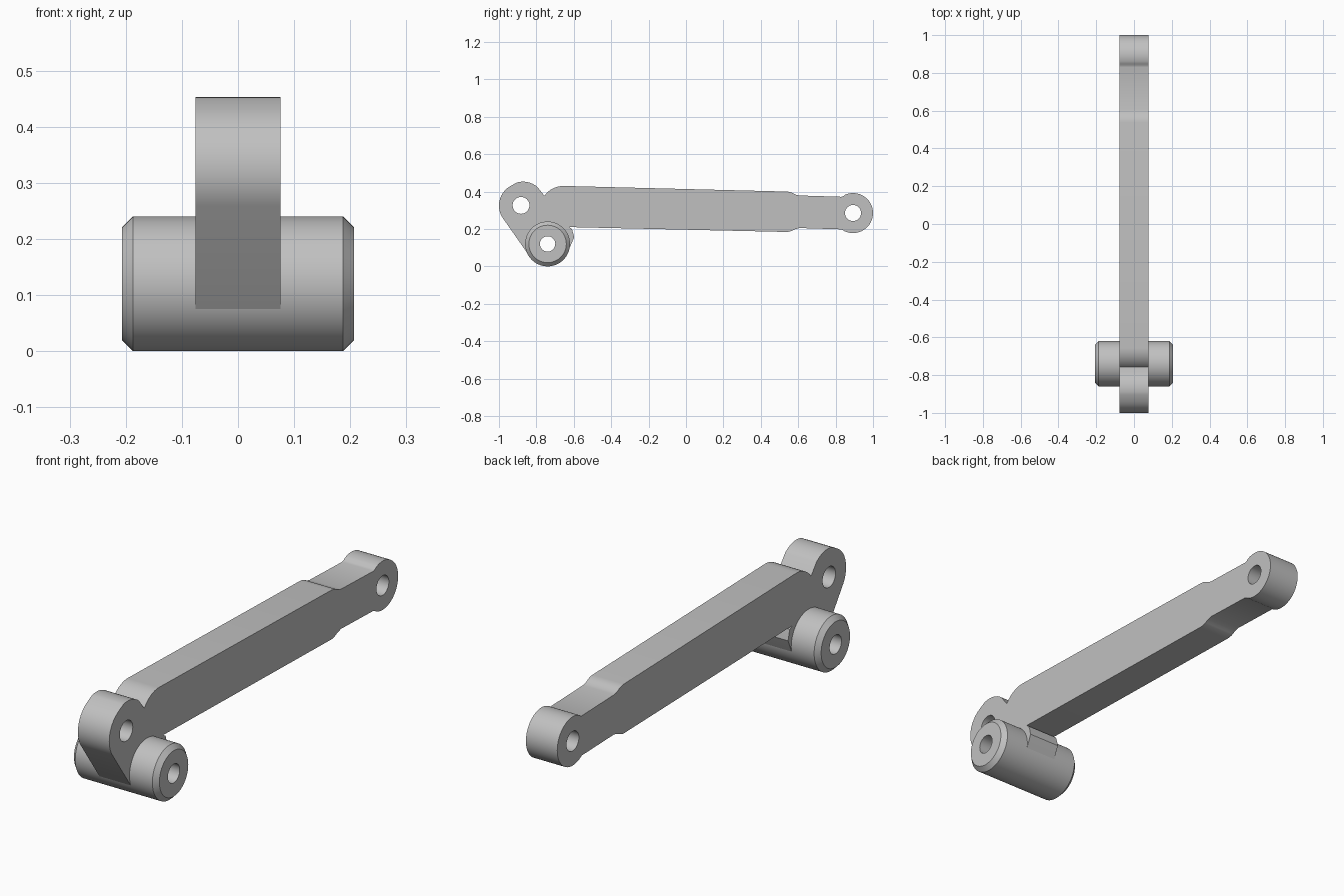
import bpy, bmesh, math
from mathutils import Matrix

if "Cube" in bpy.data.objects:
    bpy.data.objects.remove(bpy.data.objects["Cube"])

grey = bpy.data.materials.new("light grey")
grey.diffuse_color = (0.53, 0.53, 0.53, 1)
grey.use_nodes = True
grey.node_tree.nodes["Principled BSDF"].inputs["Base Color"].default_value = grey.diffuse_color


def arc(cy, cz, r, a0, a1, n):
    """Points on an arc in the side plane, angles in degrees."""
    return [(cy + r * math.cos(math.radians(a0 + (a1 - a0) * i / n)),
             cz + r * math.sin(math.radians(a0 + (a1 - a0) * i / n)))
            for i in range(n + 1)]


def smooth(obj, angle):
    bpy.ops.object.select_all(action='DESELECT')
    obj.select_set(True)
    bpy.context.view_layer.objects.active = obj
    bpy.ops.object.shade_smooth_by_angle(angle=math.radians(angle))


def plate(name, loops, half_width):
    """Extruded flat outline with holes, standing in the side plane."""
    cu = bpy.data.curves.new(name, 'CURVE')
    cu.dimensions, cu.fill_mode, cu.extrude = '2D', 'BOTH', half_width
    for pts in loops:
        sp = cu.splines.new('POLY')
        sp.points.add(len(pts) - 1)
        for p, (y, z) in zip(sp.points, pts):
            p.co = (y, z, 0, 1)
        sp.use_cyclic_u = True
    tmp = bpy.data.objects.new(name + "_outline", cu)
    bpy.context.collection.objects.link(tmp)
    bpy.context.view_layer.update()
    dg = bpy.context.evaluated_depsgraph_get()
    me = bpy.data.meshes.new_from_object(tmp.evaluated_get(dg))
    bpy.data.objects.remove(tmp)
    me.transform(Matrix(((0, 0, 1, 0), (1, 0, 0, 0), (0, 1, 0, 0), (0, 0, 0, 1))))
    bm = bmesh.new()
    bm.from_mesh(me)
    bmesh.ops.remove_doubles(bm, verts=bm.verts, dist=1e-5)
    bmesh.ops.recalc_face_normals(bm, faces=bm.faces)
    bm.to_mesh(me)
    bm.free()
    me.materials.clear()
    me.materials.append(grey)
    obj = bpy.data.objects.new(name, me)
    bpy.context.collection.objects.link(obj)
    smooth(obj, 32)
    return obj


def tube(name, cy, cz, section, n=64):
    """Closed (radius, x) section swept around an x axis."""
    bm = bmesh.new()
    rings = [[bm.verts.new((x, cy + r * math.cos(2 * math.pi * i / n),
                            cz + r * math.sin(2 * math.pi * i / n)))
              for i in range(n)] for r, x in section]
    for k, a in enumerate(rings):
        b = rings[(k + 1) % len(rings)]
        for i in range(n):
            j = (i + 1) % n
            bm.faces.new((a[i], a[j], b[j], b[i]))
    bmesh.ops.recalc_face_normals(bm, faces=bm.faces)
    me = bpy.data.meshes.new(name)
    bm.to_mesh(me)
    bm.free()
    me.materials.append(grey)
    obj = bpy.data.objects.new(name, me)
    bpy.context.collection.objects.link(obj)
    smooth(obj, 30)


HUB = (-0.74, 0.12)

# Arm outline, clockwise from the front ear
outline = arc(-0.88, 0.325, 0.12, 213, 120, 14)
outline += arc(-0.872, 0.333, 0.12, 105, 50, 8)
outline += [(-0.757, 0.377)]                                # notch
outline += arc(-0.655, 0.305, 0.125, 138, 91, 7)            # shoulder
outline += arc(0.535, 0.32, 0.08, 88, 58, 4)                # upper step
outline += [(0.59, 0.382), (0.605, 0.379), (0.83, 0.372), (0.842, 0.376)]
outline += arc(0.893, 0.285, 0.107, 114, -114, 32)          # rear eye
outline += [(0.83, 0.198), (0.605, 0.205), (0.59, 0.2)]
outline += arc(0.535, 0.264, 0.08, -56, -92, 4)             # lower step
outline += [(-0.625, 0.21), (-0.61, 0.2), (-0.604, 0.18), (-0.598, 0.155)]
outline += arc(*HUB, 0.117, -25, -147, 16)                  # around the hub

holes = [arc(-0.882, 0.326, 0.045, 0, 360, 32)[:-1],
         arc(0.893, 0.285, 0.043, 0, 360, 32)[:-1],
         arc(*HUB, 0.08, 0, 360, 32)[:-1]]
plate("lever_arm", [outline] + holes, 0.076)

# Pivot hub with chamfered ends and a through bore
tube("pivot_hub", *HUB, [(0.041, -0.207), (0.1, -0.207), (0.12, -0.187),
                         (0.12, 0.187), (0.1, 0.207), (0.041, 0.207)])
